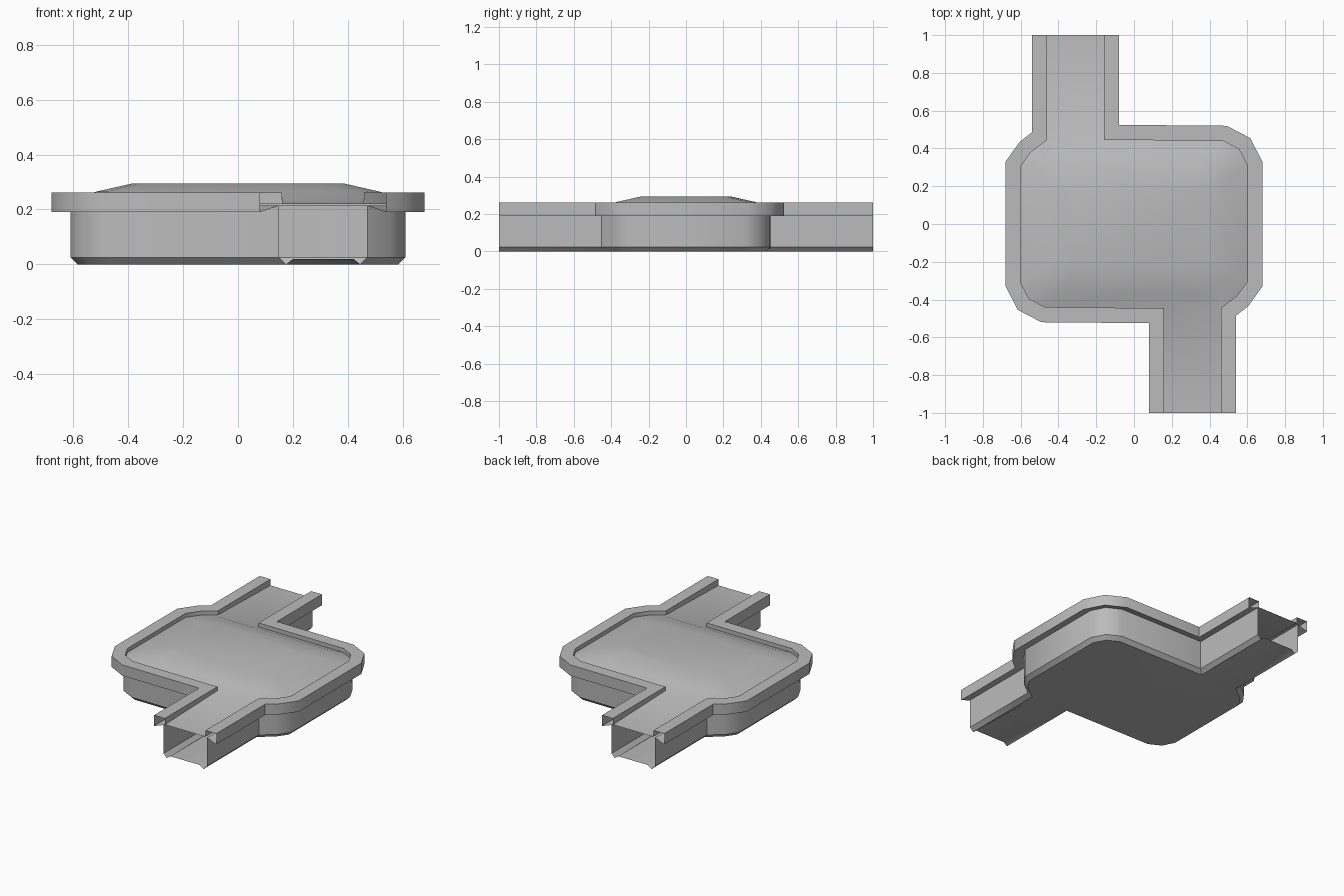
import bpy
import bmesh
import math
from mathutils import Vector

if "Cube" in bpy.data.objects:
    bpy.data.objects.remove(bpy.data.objects["Cube"])

# Single grey material
grey = bpy.data.materials.new("plain grey")
grey.use_nodes = True
colour = (0.5, 0.5, 0.5, 1)
grey.diffuse_color = colour
grey.node_tree.nodes["Principled BSDF"].inputs["Base Color"].default_value = colour

# Outer edge of one side; the other side is the same turned half a circle
PATH = [Vector(p) for p in (
    (0.08, -1), (0.08, -0.525), (-0.49, -0.52), (-0.615, -0.455), (-0.68, -0.33),
    (-0.68, 0.33), (-0.605, 0.435), (-0.54, 0.485), (-0.54, 1))]


def inset(d):
    """Path moved inwards by d, with mitred corners."""
    dirs = [(b - a).normalized() for a, b in zip(PATH, PATH[1:])]
    norms = [Vector((t.y, -t.x)) for t in dirs]
    result = []
    for i, p in enumerate(PATH):
        a, b = norms[max(i - 1, 0)], norms[min(i, len(norms) - 1)]
        result.append(p + (a + b) * (d / (1 + a.dot(b))))
    return result


def side_ring(d, z, end_z, turn):
    pts = [Vector((p.x * turn, p.y * turn, z)) for p in inset(d)]
    pts[0].z = pts[-1].z = end_z
    return pts


def finish(name, bm):
    bmesh.ops.remove_doubles(bm, verts=bm.verts, dist=0.0005)
    mesh = bpy.data.meshes.new(name)
    bm.to_mesh(mesh)
    bm.free()
    mesh.materials.append(grey)
    obj = bpy.data.objects.new(name, mesh)
    bpy.context.collection.objects.link(obj)
    bpy.ops.object.select_all(action='DESELECT')
    obj.select_set(True)
    bpy.context.view_layer.objects.active = obj
    bpy.ops.object.shade_smooth_by_angle(angle=math.radians(42))
    return obj


def add_face(bm, pts):
    return bm.faces.new([bm.verts.new(p) for p in pts])


def sweep(bm, profile):
    """Run a (inset, height, height at open end) profile along both sides."""
    for turn in (1, -1):
        rings = [side_ring(*point, turn) for point in profile]
        for r, s in zip(rings, rings[1:]):
            for i in range(len(r) - 1):
                add_face(bm, (r[i], s[i], s[i + 1], r[i + 1]))


def basin_and_channels(d, z, end_z):
    a, b = side_ring(d, z, end_z, 1), side_ring(d, z, end_z, -1)
    channels = [(p[-2], p[-1], q[0], q[1]) for p, q in ((a, b), (b, a))]
    return a[1:-1] + b[1:-1], channels


# Raised rim, open at the channel ends
bm = bmesh.new()
sweep(bm, [(0.07, 0.215, 0.215), (0, 0.19, 0.19), (0, 0.262, 0.262),
           (0.08, 0.262, 0.262), (0.08, 0.22, 0.22)])
finish("rim", bm)

# Basin walls and floor
bm = bmesh.new()
sweep(bm, [(0.12, 0, 0.02), (0.095, 0, 0), (0.07, 0.025, 0.025), (0.07, 0.215, 0.215)])
basin, channels = basin_and_channels(0.12, 0, 0.02)
add_face(bm, basin)
for quad in channels:
    add_face(bm, quad)
finish("basin", bm)

# Domed top surface running out into both channels
bm = bmesh.new()
basin, channels = basin_and_channels(0.08, 0.235, 0.22)
for quad in channels:
    add_face(bm, reversed(quad))
rings = [basin]
for sx, sy, z in ((0.86, 0.83, 0.265), (0.64, 0.53, 0.295)):
    rings.append([Vector((p.x * sx, p.y * sy, z)) for p in basin])
for r, s in zip(rings, rings[1:]):
    for i in range(len(r)):
        j = (i + 1) % len(r)
        add_face(bm, (r[j], r[i], s[i], s[j]))
add_face(bm, reversed(rings[-1]))
finish("top_surface", bm)
